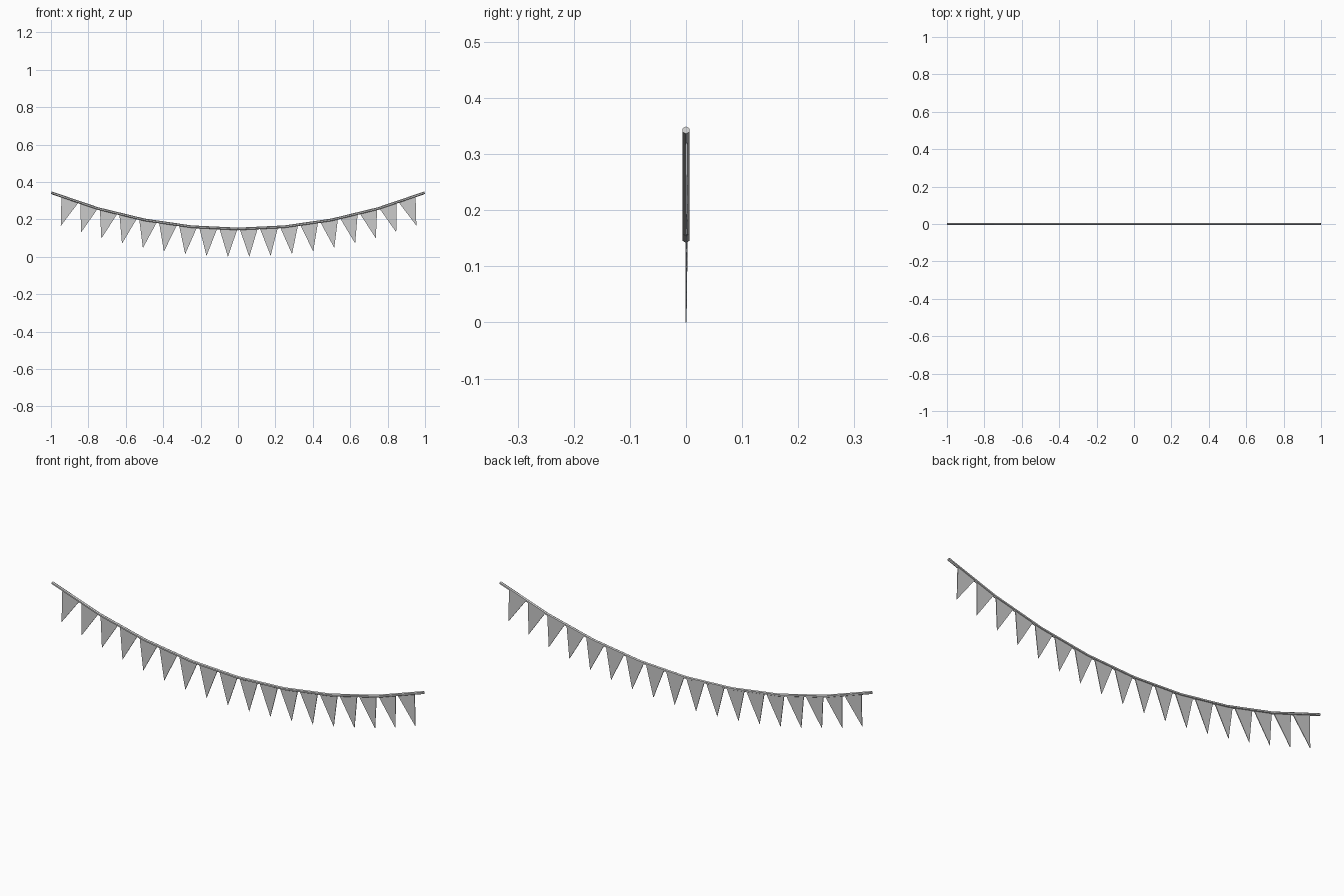
import bpy, bmesh, math
from mathutils import Vector

if "Cube" in bpy.data.objects:
    bpy.data.objects.remove(bpy.data.objects["Cube"])

SAG, LOW = 0.1945, 0.149      # hanging curve z = LOW + SAG * x^2
ROPE_R = 0.007


def point(x):
    return Vector((x, 0, LOW + SAG * x * x))


def tangent(x):
    return Vector((1, 0, 2 * SAG * x)).normalized()


def normal(x):
    t = tangent(x)
    return Vector((-t.z, 0, t.x))


def x_at_length(s):
    # position along the curve for a signed arc length from the middle
    x = s
    for _ in range(8):
        x = s - (2 * SAG) ** 2 * x ** 3 / 6
    return x


def finish(name, bm):
    bmesh.ops.recalc_face_normals(bm, faces=bm.faces)
    mesh = bpy.data.meshes.new(name)
    bm.to_mesh(mesh)
    bm.free()
    ob = bpy.data.objects.new(name, mesh)
    bpy.context.collection.objects.link(ob)
    return ob


# Rope: six-sided tube in eight straight lengths
bm = bmesh.new()
rings = []
for i in range(9):
    x = (-1 + i * 0.25) * 0.998
    ring = []
    for k in range(6):
        a = k * math.pi / 3
        offset = normal(x) * math.cos(a) + Vector((0, 1, 0)) * math.sin(a)
        ring.append(bm.verts.new(point(x) + offset * ROPE_R))
    rings.append(ring)
for a, b in zip(rings, rings[1:]):
    for k in range(6):
        n = (k + 1) % 6
        bm.faces.new((a[k], a[n], b[n], b[k]))
bm.faces.new(rings[0])
bm.faces.new(rings[-1])
finish("rope", bm)

# Pennants: thin triangular wedges hung square to the rope
COUNT, SPACING, HALF, LENGTH = 18, 0.1082, 0.048, 0.1495
for i in range(COUNT):
    x = x_at_length((i - (COUNT - 1) / 2) * SPACING + 0.003)
    p, t, n = point(x), tangent(x), normal(x)
    bm = bmesh.new()
    sides = []
    for top_y, tip_y in ((-0.001, -0.001), (0.003, 0.001)):
        y = Vector((0, 1, 0))
        sides.append([bm.verts.new(v) for v in (
            p - t * HALF + y * top_y,
            p + t * HALF + y * top_y,
            p - n * LENGTH + y * tip_y)])
    front, back = sides
    bm.faces.new(front)
    bm.faces.new(back)
    for k in range(3):
        m = (k + 1) % 3
        bm.faces.new((front[k], front[m], back[m], back[k]))
    finish(f"pennant_{i + 1}", bm)
